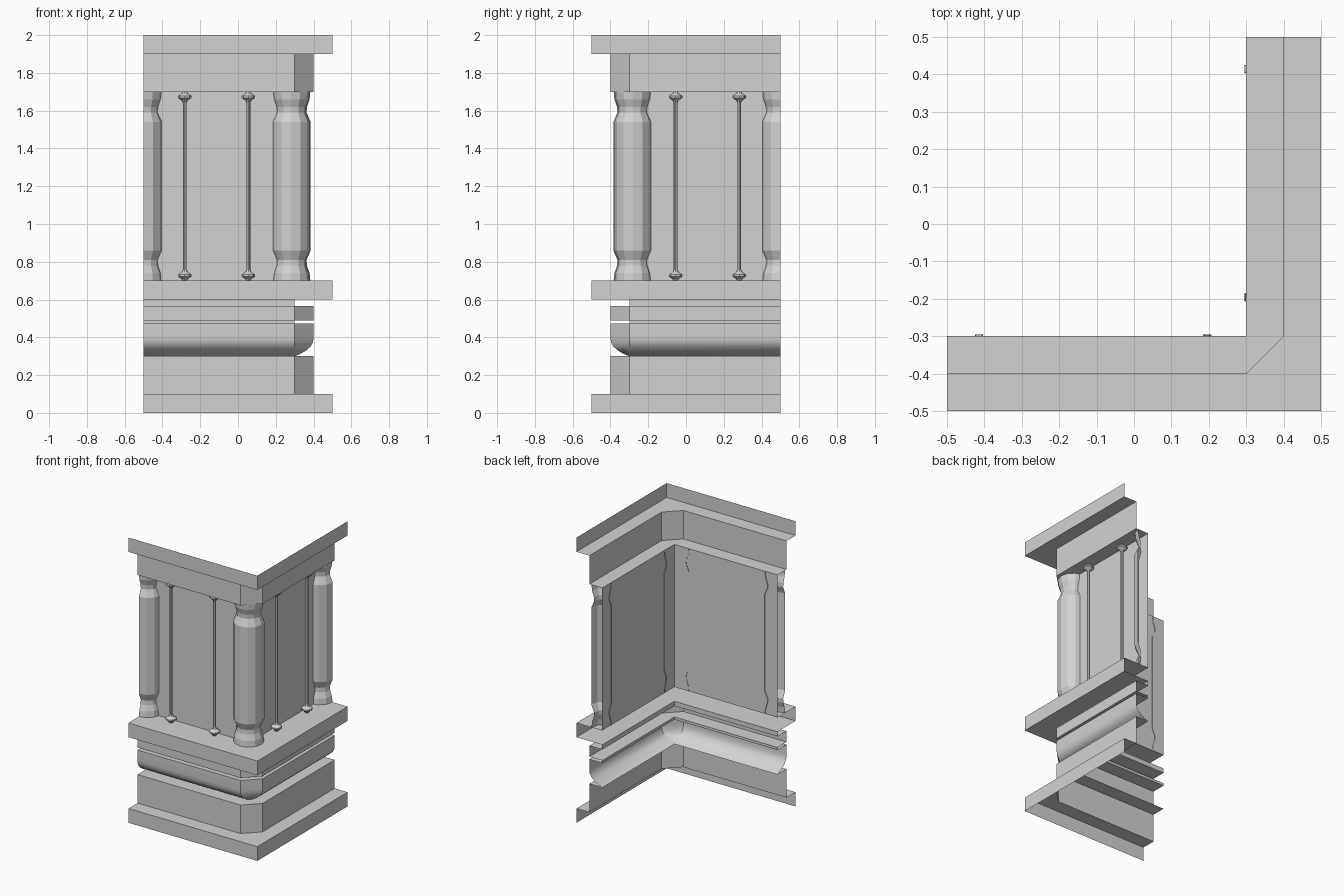
import bpy, bmesh
from math import cos, sin, pi, radians
from mathutils import Vector, Matrix

default = bpy.data.objects.get("Cube")
if default:
    bpy.data.objects.remove(default, do_unlink=True)

stone = bpy.data.materials.new("grey_stone")
stone.use_nodes = True
colour = (0.65, 0.65, 0.65, 1)
stone.diffuse_color = colour
stone.node_tree.nodes["Principled BSDF"].inputs["Base Color"].default_value = colour

PANEL = 0.3   # distance of the wall panels from the centre
END = 0.5     # where each wing stops
CUT = 0.296   # columns are trimmed just behind the panels


def finish(name, bm, angle=None):
    mesh = bpy.data.meshes.new(name)
    bm.to_mesh(mesh)
    bm.free()
    mesh.materials.append(stone)
    obj = bpy.data.objects.new(name, mesh)
    bpy.context.collection.objects.link(obj)
    if angle:
        bpy.ops.object.select_all(action='DESELECT')
        obj.select_set(True)
        bpy.context.view_layer.objects.active = obj
        bpy.ops.object.shade_smooth_by_angle(angle=radians(angle))
    return obj


def lathe(profile, sides, x, y):
    """Open turned surface from (radius, height) pairs, bottom to top."""
    bm = bmesh.new()
    rings = [[bm.verts.new((x + r * cos(2 * pi * j / sides),
                            y + r * sin(2 * pi * j / sides), z))
              for j in range(sides)] for r, z in profile]
    for low, high in zip(rings, rings[1:]):
        for j in range(sides):
            k = (j + 1) % sides
            bm.faces.new((low[j], low[k], high[k], high[j]))
    return bm


def split(bm, point, normal):
    bmesh.ops.bisect_plane(bm, geom=bm.verts[:] + bm.edges[:] + bm.faces[:],
                           plane_co=point, plane_no=normal)


def remove_faces(bm, rule):
    gone = [f for f in bm.faces if rule(f.calc_center_median())]
    bmesh.ops.delete(bm, geom=gone, context='FACES')


def swap_wing(bm):
    """Reflect a front-wing part onto the side wing."""
    swap = Matrix(((0, -1, 0, 0), (-1, 0, 0, 0), (0, 0, 1, 0), (0, 0, 0, 1)))
    bmesh.ops.transform(bm, matrix=swap, verts=bm.verts[:])
    bmesh.ops.reverse_faces(bm, faces=bm.faces[:])


# Moulded wall: (projection, height) profile swept round the corner
wall_profile = [
    (.2, 0), (.2, .1), (.1, .1), (.1, .3), (0, .3),                 # plinth
    (.03, .312), (.06, .33), (.085, .352), (.097, .375), (.1, .4),  # rounded band
    (.1, .472), (0, .472), (0, .49), (.1, .49), (.1, .567),         # fillet
    (0, .567), (0, .6), (.2, .6), (.2, .7), (0, .7),                # sill
    (0, 1.7), (.1, 1.7), (.1, 1.9), (.2, 1.9), (.2, 2),             # panel, cornice
]
bm = bmesh.new()
rows = []
for d, z in wall_profile:
    out = PANEL + d
    inner = out if d > .15 else PANEL   # slabs are square, the rest chamfered
    path = [(-END, -out), (inner, -out), (out, -inner), (out, END)]
    rows.append([bm.verts.new((x, y, z)) for x, y in path])
for low, high in zip(rows, rows[1:]):
    for j in range(3):
        bm.faces.new((low[j], low[j + 1], high[j + 1], high[j]))
bmesh.ops.remove_doubles(bm, verts=bm.verts[:], dist=1e-5)
bmesh.ops.dissolve_degenerate(bm, dist=1e-5, edges=bm.edges[:])
finish("moulded_wall", bm, 28)

# Turned columns
column_profile = [(.098, .7), (.094, .74), (.08, .78), (.078, .81), (.1, .86),
                  (.1, 1.54), (.078, 1.59), (.08, 1.62), (.094, 1.66), (.098, 1.7)]
bm = lathe(column_profile, 12, .28, -.28)
split(bm, (0, -CUT, 0), (0, 1, 0))
split(bm, (CUT, 0, 0), (1, 0, 0))
remove_faces(bm, lambda c: c.x < CUT and c.y > -CUT)
finish("corner_column", bm)

for name, side in (("front_end_column", False), ("side_end_column", True)):
    bm = lathe(column_profile, 12, -END, -.285)
    split(bm, (0, -CUT, 0), (0, 1, 0))
    split(bm, (-END, 0, 0), (1, 0, 0))
    remove_faces(bm, lambda c: c.x < -END or c.y > -CUT)
    if side:
        swap_wing(bm)
    finish(name, bm)

# Slender rods with a bead at each end
bead = [(.012, 0), (.018, .01), (.036, .022), (.036, .032), (.018, .045), (.01, .058)]
rod_profile = [(r, .7 + h) for r, h in bead] + [(r, 1.7 - h) for r, h in reversed(bead)]
for wing in ("front", "side"):
    for place, x in (("outer", -.282), ("inner", .055)):
        bm = lathe(rod_profile, 8, x, -.338)
        if wing == "side":
            swap_wing(bm)
        finish(f"{wing}_{place}_rod", bm)
